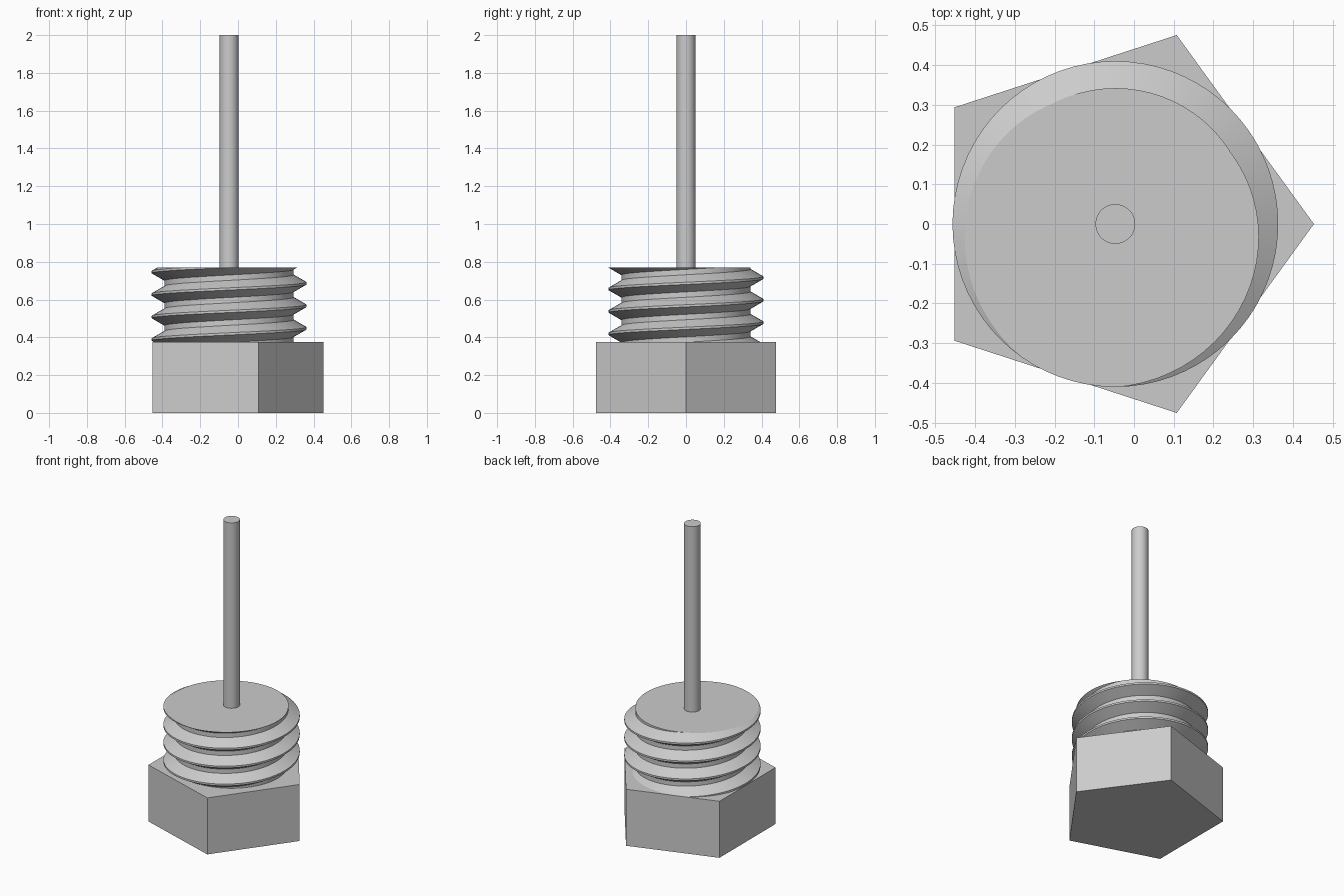
import bpy, bmesh, math
from mathutils import Vector

if "Cube" in bpy.data.objects:
    bpy.data.objects.remove(bpy.data.objects["Cube"])

AXIS_X = -0.047
HEAD_TOP, THREAD_TOP, ROD_TOP = 0.375, 0.77, 2.0

grey = bpy.data.materials.new("plain grey")
grey.use_nodes = True
colour = (0.6, 0.6, 0.6, 1)
grey.diffuse_color = colour
grey.node_tree.nodes["Principled BSDF"].inputs["Base Color"].default_value = colour


def add_object(name, bm, smooth=False):
    bmesh.ops.recalc_face_normals(bm, faces=bm.faces)
    mesh = bpy.data.meshes.new(name)
    bm.to_mesh(mesh)
    bm.free()
    mesh.materials.append(grey)
    obj = bpy.data.objects.new(name, mesh)
    obj.location.x = AXIS_X
    bpy.context.collection.objects.link(obj)
    if smooth:
        bpy.ops.object.select_all(action='DESELECT')
        obj.select_set(True)
        bpy.context.view_layer.objects.active = obj
        bpy.ops.object.shade_smooth_by_angle(angle=math.radians(30))


def prism(name, radius, sides, z0, z1, smooth=False):
    bm = bmesh.new()
    ring = [bm.verts.new((radius * math.cos(math.tau * i / sides),
                          radius * math.sin(math.tau * i / sides), z0)) for i in range(sides)]
    base = bm.faces.new(ring)
    top = bmesh.ops.extrude_face_region(bm, geom=[base], use_keep_orig=True)["geom"]
    bmesh.ops.translate(bm, vec=(0, 0, z1 - z0),
                        verts=[v for v in top if isinstance(v, bmesh.types.BMVert)])
    add_object(name, bm, smooth)


def screw_thread(name, root, crest, pitch, crest_z, steps=72, turns=7):
    """Continuous right-handed helix, trimmed flat at both ends."""
    flat = 0.006
    flank = flat + (crest - root) * math.tan(math.radians(30))
    profile = [(root, -flank), (crest, -flat), (crest, flat), (root, flank)]
    count = len(profile)
    bm = bmesh.new()
    columns = []
    for i in range(steps):
        a = math.tau * i / steps
        columns.append([
            bm.verts.new((r * math.cos(a), r * math.sin(a),
                          crest_z + pitch * (t - turns + 2 + i / steps) + dz))
            for t in range(turns) for r, dz in profile])
    # The last column joins the first, one turn further up
    columns.append(columns[0][count:])
    for left, right in zip(columns, columns[1:]):
        for j in range(min(len(left), len(right)) - 1):
            bm.faces.new((left[j], right[j], right[j + 1], left[j + 1]))
    for z, up in ((HEAD_TOP, -1), (THREAD_TOP, 1)):
        cut = bmesh.ops.bisect_plane(
            bm, geom=bm.verts[:] + bm.edges[:] + bm.faces[:], dist=1e-6,
            plane_co=Vector((0, 0, z)), plane_no=Vector((0, 0, up)), clear_outer=True)
        rim = [e for e in cut["geom_cut"] if isinstance(e, bmesh.types.BMEdge)]
        bmesh.ops.edgeloop_fill(bm, edges=rim)
    add_object(name, bm, True)


# Five-sided head, threaded body and slim rod on one axis
prism("pentagonal_head", 0.5, 5, 0, HEAD_TOP)
screw_thread("threaded_body", 0.342, 0.41, 0.119, 0.686)
prism("slim_rod", 0.05, 48, THREAD_TOP, ROD_TOP, True)
